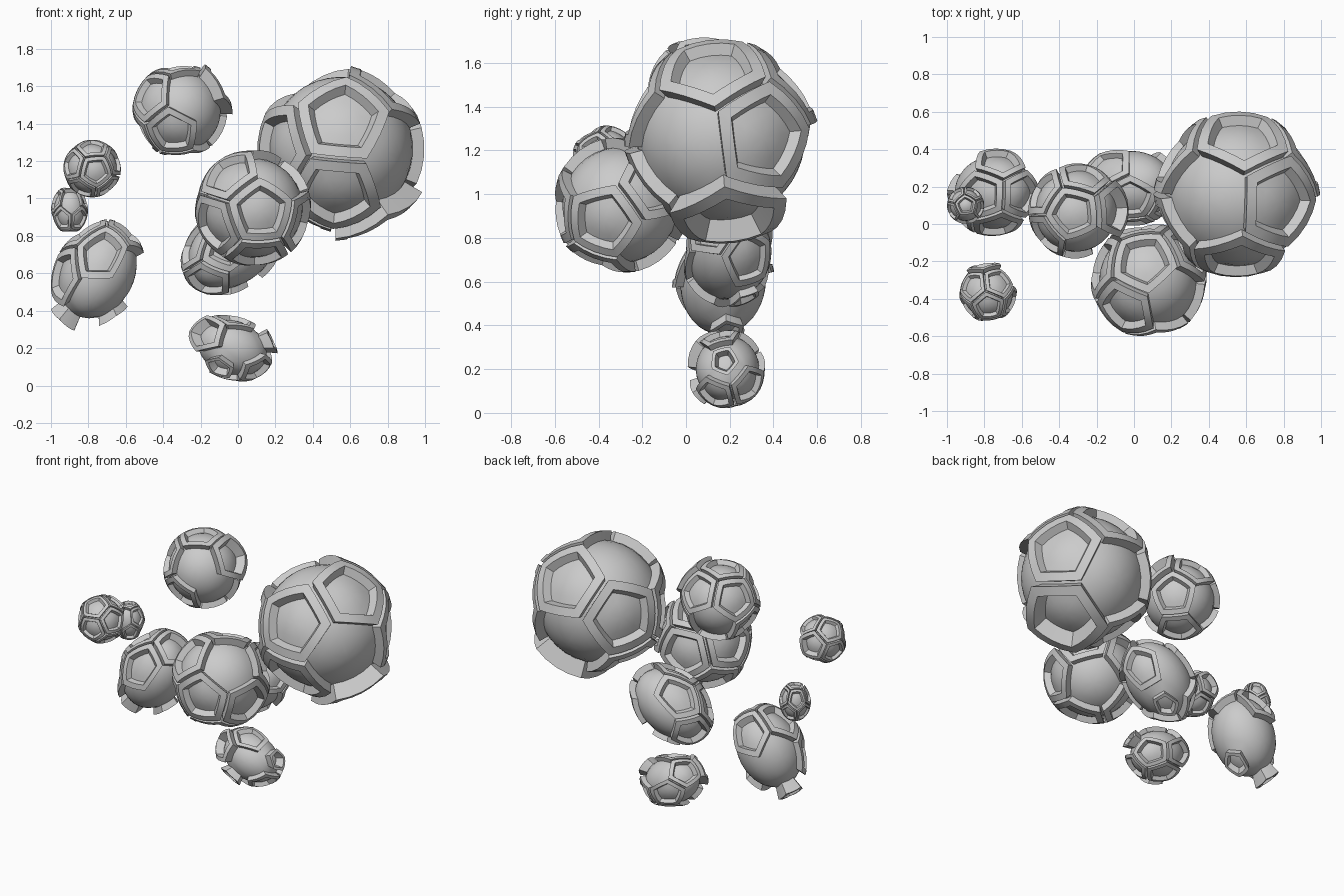
import bpy, bmesh
from mathutils import Vector, Matrix

if "Cube" in bpy.data.objects:
    bpy.data.objects.remove(bpy.data.objects["Cube"])

SEG = 4  # segments per pentagon edge


def dodecahedron_faces():
    """Return (normal, ordered corner directions) for 12 spherical pentagons."""
    bm = bmesh.new()
    bmesh.ops.create_icosphere(bm, subdivisions=1, radius=1)
    out = []
    for v in bm.verts:
        n = v.co.normalized()
        u = n.orthogonal().normalized()
        w = n.cross(u)
        cs = [f.calc_center_median().normalized() for f in v.link_faces]
        cs.sort(key=lambda c: Vector((c.dot(u), c.dot(w))).angle_signed(Vector((1, 0))))
        out.append((n, cs))
    bm.free()
    return out


FACES = dodecahedron_faces()


def frame(a, b):
    x = a.normalized()
    y = (b - x * b.dot(x)).normalized()
    return Matrix((x, y, x.cross(y))).transposed()


def pod(name, center, radius, first, second, smooth, axis=None, stretch=1.0,
        rim=0.17, tall=(), small=()):
    """Spherical dodecahedron; faces carry raised rims except the smooth ones."""
    a = FACES[0][0]
    b = max((f[0] for f in FACES[1:]), key=lambda n: n.dot(a))
    rot = frame(Vector(first), Vector(second)) @ frame(a, b).inverted()
    faces = [(rot @ n, [rot @ c for c in cs]) for n, cs in FACES]

    def nearest(dirs):
        return {max(range(12), key=lambda i: faces[i][0].dot(Vector(d))) for d in dirs}

    small, tall = nearest(small), nearest(tall)
    plain = nearest(smooth) - small - tall
    scale = Matrix.Scale(stretch, 3, Vector(axis).normalized()) if axis else Matrix.Identity(3)
    c0 = Vector(center)
    bm = bmesh.new()
    for i, (n, cs) in enumerate(faces):
        edge = []
        for k in range(5):
            p, q = cs[k], cs[(k + 1) % 5]
            edge += [p.slerp(q, t / SEG) for t in range(SEG)]
        k = 0.58 if i in small else 1.0
        if i in plain:
            prof = [(1, 1), (.75, 1), (.5, 1), (.25, 1)]
        else:
            h = 1 + rim + (.12 if i in tall else 0)
            prof = [(1, 1), (.96 * k, 1), (.94 * k, h), (.71 * k, h - .02),
                    (.66 * k, 1), (.42 * k, 1), (.2 * k, 1)]
        rings = []
        for s, r in prof:
            rings.append([bm.verts.new(c0 + scale @ (n.lerp(e, s).normalized() * r * radius))
                          for e in edge])
        m = len(edge)
        for o, inn in zip(rings, rings[1:]):
            for j in range(m):
                bm.faces.new((o[j], o[(j + 1) % m], inn[(j + 1) % m], inn[j]))
        tip = bm.verts.new(c0 + scale @ (n * radius))
        for j in range(m):
            bm.faces.new((rings[-1][j], rings[-1][(j + 1) % m], tip))
    bmesh.ops.remove_doubles(bm, verts=bm.verts, dist=radius * 0.001)
    bmesh.ops.recalc_face_normals(bm, faces=bm.faces)
    me = bpy.data.meshes.new(name)
    bm.to_mesh(me)
    bm.free()
    ob = bpy.data.objects.new(name, me)
    bpy.context.collection.objects.link(ob)
    bpy.ops.object.select_all(action='DESELECT')
    ob.select_set(True)
    bpy.context.view_layer.objects.active = ob
    bpy.ops.object.shade_smooth_by_angle(angle=0.35)


# round pods
pod("large_pod", (.55, .16, 1.265), .385, (.02, -.90, .41), (.62, -.02, .78),
    [(.87, -.45, -.1), (-.45, .2, .87), (-.3, .8, -.5)],
    rim=.16, tall=[(.5, 0, -.85)])
pod("front_pod", (.08, -.30, .95), .265, (.16, -.98, -.07), (-.5, -.5, .7),
    [(.65, -.35, .6), (.7, .5, -.6)], rim=.18)
pod("upper_pod", (-.31, .07, 1.47), .218, (.3, -.85, .42), (-.2, -.82, -.55),
    [(.3, -.85, .42), (-.2, .9, -.4), (.8, -.4, -.4)], tall=[(.65, .3, .7)])
pod("small_pod", (-.78, -.37, 1.16), .132, (.15, -.99, -.1), (0, -.45, .9),
    [(.7, .6, .3)], tall=[(-.1, .95, .2)])
pod("tiny_pod", (-.90, .10, .94), .083, (0, 0, 1), (.1, -.9, .3),
    [(.1, -.9, .3)], (0, 0, 1), 1.3, .2)

# stretched pods
pod("left_pod", (-.75, .17, .60), .195, (.05, -.9, .43), (-.85, -.45, 0),
    [(.7, -.6, 0), (0, -.6, -.7), (.7, .5, .2), (-.5, .8, .2), (0, .7, -.7)],
    (.45, .1, .85), 1.3, .2, small=[(-.5, 0, -.85), (.8, 0, -.5)], tall=[(-.5, 0, -.85)])
pod("middle_pod", (-.03, .20, .73), .19, (-.45, -.5, -.7), (-.8, -.3, .4),
    [(.1, .9, .4), (.4, -.8, -.3), (.3, .3, .9)], (.8, .1, .55), 1.35,
    small=[(.5, .45, -.7)])
pod("bottom_pod", (-.03, .19, .20), .145, (.9, -.08, .28), (0, -.35, -.93),
    [(.1, -.85, .4), (-.3, -.6, -.6), (.1, .4, .9), (-.96, -.05, 0)],
    (.93, 0, -.35), 1.3, .2, small=[(.9, -.08, .28), (0, -.35, -.93)],
    tall=[(.9, -.08, .28), (0, -.35, -.93), (-.6, -.4, .65)])
